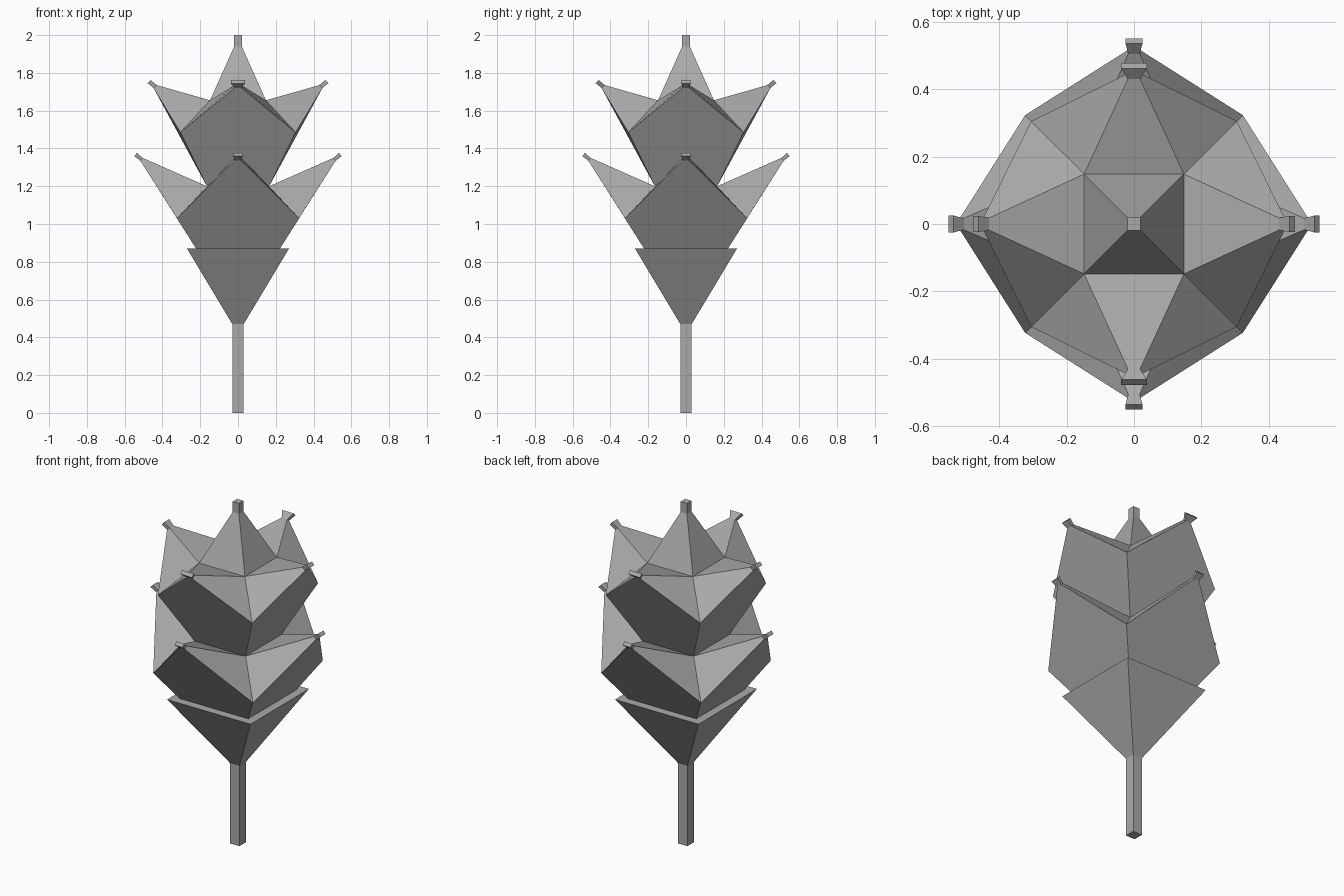
import bpy
import bmesh
from math import pi
from mathutils import Matrix, Vector

cube = bpy.data.objects.get("Cube")
if cube:
    bpy.data.objects.remove(cube, do_unlink=True)

grey = bpy.data.materials.new("plain grey")
grey.use_nodes = True
grey.diffuse_color = (0.4, 0.4, 0.4, 1)
shader = grey.node_tree.nodes["Principled BSDF"]
shader.inputs["Base Color"].default_value = (0.4, 0.4, 0.4, 1)
shader.inputs["Roughness"].default_value = 0.8


def finish(name, bm):
    bmesh.ops.remove_doubles(bm, verts=bm.verts, dist=0.0005)
    bmesh.ops.recalc_face_normals(bm, faces=bm.faces)
    mesh = bpy.data.meshes.new(name)
    bm.to_mesh(mesh)
    bm.free()
    mesh.materials.append(grey)
    obj = bpy.data.objects.new(name, mesh)
    bpy.context.collection.objects.link(obj)


def square_stack(name, profile):
    """Square column through a list of (half width, height) rings."""
    bm = bmesh.new()
    rings = [[bm.verts.new((sx * w, sy * w, z))
              for sx, sy in ((-1, -1), (1, -1), (1, 1), (-1, 1))]
             for w, z in profile]
    for low, high in zip(rings, rings[1:]):
        for i in range(4):
            j = (i + 1) % 4
            bm.faces.new((low[i], low[j], high[j], high[i]))
    bm.faces.new(rings[0])
    bm.faces.new(rings[-1])
    finish(name, bm)


def leaf_tier(name, base, corner, inner, neck, knob, knob_widths):
    """Four pointed leaves around a square; points are (outward, height).

    neck and knob each hold a lower and an upper point and a half width.
    """
    bm = bmesh.new()
    for side in range(4):
        turn = Matrix.Rotation(side * pi / 2, 3, 'Z')

        def pair(half, point):
            return [bm.verts.new(turn @ Vector((s * half, -point[0], point[1])))
                    for s in (-1, 1)]

        b = pair(base[0], base)
        c = pair(corner[0], corner)
        i = pair(inner[0], inner)
        nl, nu = (pair(neck[2], p) for p in neck[:2])
        kl, ku = (pair(knob_widths[side % 2], p) for p in knob)
        # Outer face, upper face and the two sloping shoulders
        bm.faces.new((b[0], b[1], c[1], nl[1], nl[0], c[0]))
        bm.faces.new((i[0], i[1], nu[1], nu[0]))
        for s in (0, 1):
            bm.faces.new((c[s], i[s], nu[s], nl[s]))
            bm.faces.new((nl[s], nu[s], ku[s], kl[s]))
        # Flared knob at the leaf tip
        bm.faces.new((nl[0], nl[1], kl[1], kl[0]))
        bm.faces.new((nu[0], nu[1], ku[1], ku[0]))
        bm.faces.new((kl[0], kl[1], ku[1], ku[0]))
    finish(name, bm)


# Stem and the cup above it
square_stack("stem", [(0.03, 0), (0.03, 0.475)])
square_stack("base_cup", [(0.03, 0.47), (0.27, 0.87)])

# Two tiers of leaves
leaf_tier("lower_leaves", (0.222, 0.87), (0.323, 1.03), (0.165, 1.2),
          ((0.517, 1.335), (0.505, 1.35), 0.017),
          ((0.55, 1.36), (0.535, 1.376)), (0.025, 0.025))
leaf_tier("upper_leaves", (0.165, 1.2), (0.305, 1.485), (0.148, 1.655),
          ((0.447, 1.72), (0.43, 1.735), 0.018),
          ((0.478, 1.745), (0.462, 1.762)), (0.038, 0.024))

# Spire
square_stack("top_spire", [(0.148, 1.655), (0.02, 1.94), (0.02, 2)])
